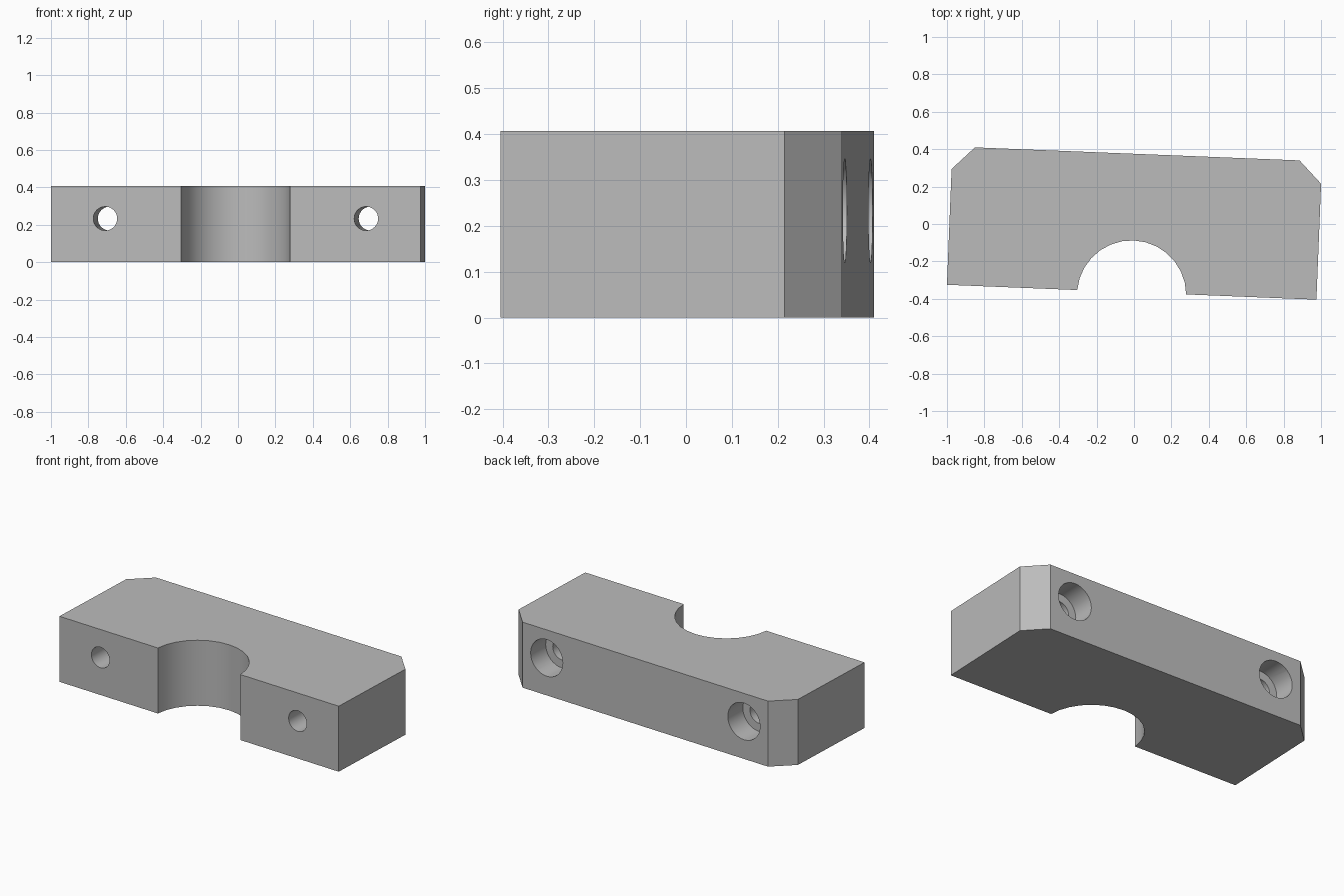
import bpy
import bmesh
import math
from mathutils import Matrix, Vector

if "Cube" in bpy.data.objects:
    bpy.data.objects.remove(bpy.data.objects["Cube"], do_unlink=True)

HALF_W, HALF_D, HEIGHT = 0.9885, 0.37, 0.407
CHAMFER = 0.12
NOTCH_R, NOTCH_Y = 0.292, -HALF_D - 0.015
HOLE_X, HOLE_Z = 0.698, 0.233
HOLE_R, BORE_R, BORE_DEPTH = 0.064, 0.114, 0.14
YAW = math.radians(-2.3)

grey = bpy.data.materials.new("plain_grey")
grey.use_nodes = True
colour = (0.5, 0.5, 0.5, 1)
grey.diffuse_color = colour
grey.node_tree.nodes["Principled BSDF"].inputs["Base Color"].default_value = colour


def make_object(name, bm):
    bmesh.ops.recalc_face_normals(bm, faces=bm.faces)
    mesh = bpy.data.meshes.new(name)
    bm.to_mesh(mesh)
    bm.free()
    mesh.materials.append(grey)
    obj = bpy.data.objects.new(name, mesh)
    bpy.context.collection.objects.link(obj)
    return obj


def cut_cylinder(target, x, y0, y1, radius):
    """Drill a round hole running along y."""
    bm = bmesh.new()
    place = Matrix.Translation((x, (y0 + y1) / 2, HOLE_Z)) @ Matrix.Rotation(math.pi / 2, 4, "X")
    bmesh.ops.create_cone(bm, cap_ends=True, segments=32, radius1=radius,
                          radius2=radius, depth=y1 - y0, matrix=place)
    cutter = make_object("hole_cutter", bm)
    cutter.hide_render = True
    mod = target.modifiers.new("hole", "BOOLEAN")
    mod.operation = "DIFFERENCE"
    mod.solver = "EXACT"
    mod.object = cutter
    bpy.ops.object.modifier_apply(modifier=mod.name)
    bpy.data.objects.remove(cutter, do_unlink=True)


# Block outline: chamfered back corners and a round notch in the front
start = math.asin((-HALF_D - NOTCH_Y) / NOTCH_R)
steps = 14
outline = [(HALF_W, -HALF_D), (HALF_W, HALF_D - CHAMFER), (HALF_W - CHAMFER, HALF_D),
           (CHAMFER - HALF_W, HALF_D), (-HALF_W, HALF_D - CHAMFER), (-HALF_W, -HALF_D)]
for i in range(steps + 1):
    a = math.pi - start - (math.pi - 2 * start) * i / steps
    outline.append((NOTCH_R * math.cos(a), NOTCH_Y + NOTCH_R * math.sin(a)))

bm = bmesh.new()
base = bm.faces.new([bm.verts.new((x, y, 0)) for x, y in outline])
top = bmesh.ops.extrude_face_region(bm, geom=[base])
bmesh.ops.translate(bm, vec=Vector((0, 0, HEIGHT)),
                    verts=[g for g in top["geom"] if isinstance(g, bmesh.types.BMVert)])
block = make_object("clamp_block", bm)
bpy.ops.object.select_all(action="DESELECT")
block.select_set(True)
bpy.context.view_layer.objects.active = block

# Bolt holes, counterbored from the back
for side in (-1, 1):
    cut_cylinder(block, side * HOLE_X, -HALF_D - 0.1, HALF_D + 0.1, HOLE_R)
    cut_cylinder(block, side * HOLE_X, HALF_D - BORE_DEPTH, HALF_D + 0.1, BORE_R)

# Slight turn of the whole block, then smooth the round walls
block.data.transform(Matrix.Translation((0.0025, 0.005, 0)) @ Matrix.Rotation(YAW, 4, "Z"))
bpy.ops.object.shade_smooth_by_angle(angle=math.radians(30))
